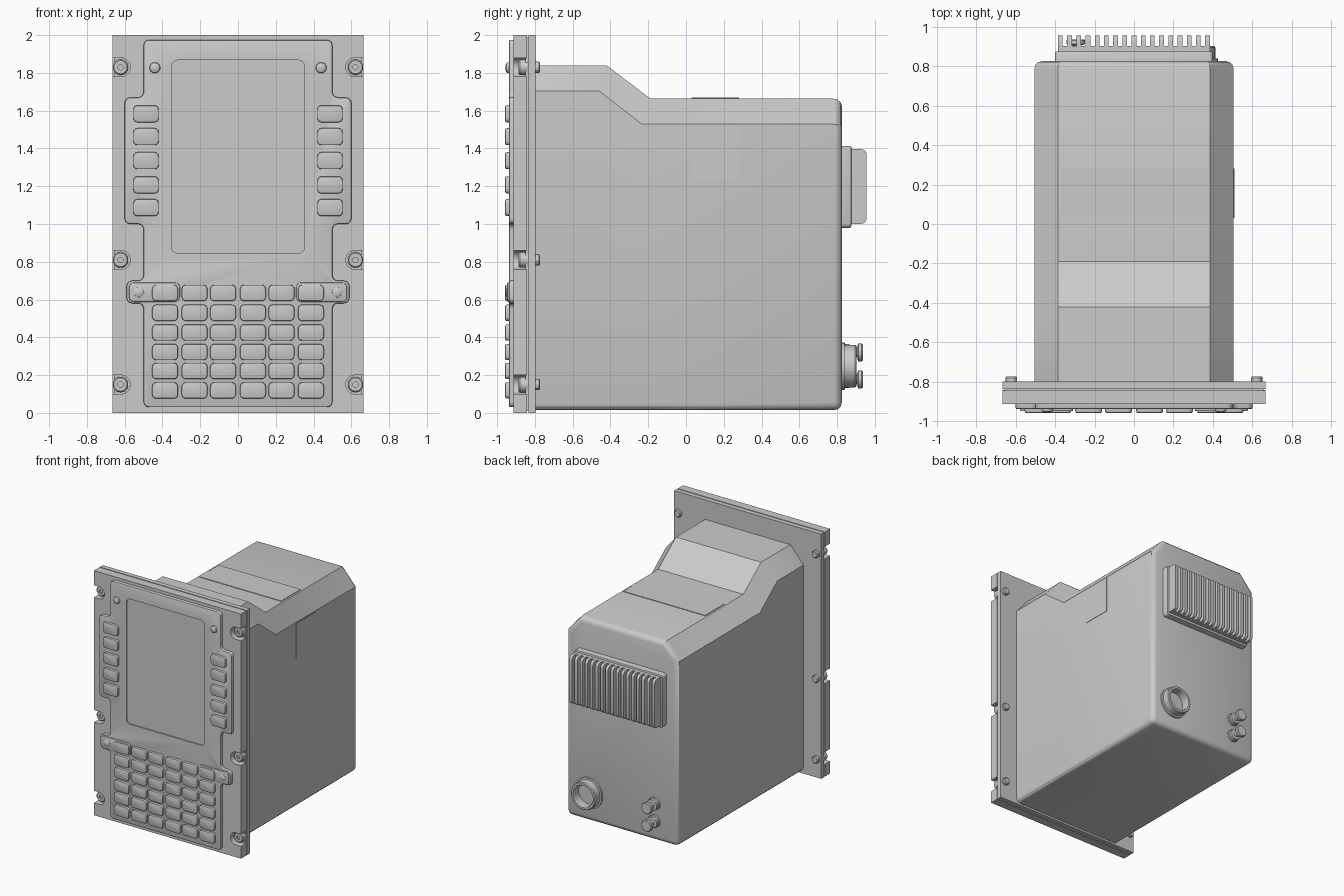
import bpy, bmesh
from math import pi, sin, cos
from mathutils import Vector

if "Cube" in bpy.data.objects:
    bpy.data.objects.remove(bpy.data.objects["Cube"])


def finish(name, bm):
    bmesh.ops.recalc_face_normals(bm, faces=bm.faces)
    me = bpy.data.meshes.new(name)
    bm.to_mesh(me)
    bm.free()
    ob = bpy.data.objects.new(name, me)
    bpy.context.collection.objects.link(ob)
    return ob


def rounded(pts, r, seg=4):
    """Fillet every right-angled corner of a 2D outline."""
    out = []
    for i, p in enumerate(pts):
        p = Vector(p)
        d1 = (Vector(pts[i - 1]) - p).normalized()
        d2 = (Vector(pts[(i + 1) % len(pts)]) - p).normalized()
        for k in range(seg + 1):
            t = pi / 2 * k / seg
            out.append(p + d1 * r * (1 - sin(t)) + d2 * r * (1 - cos(t)))
    return out


def rect(u0, u1, v0, v1):
    return [(u0, v0), (u1, v0), (u1, v1), (u0, v1)]


def prism(name, pts, a, b, axis='Y', bevel=0.0, seg=2):
    """Extrude an outline (xz or yz) from a to b, bevelling the rim at a."""
    bm = bmesh.new()
    place = (lambda p, d: (p[0], d, p[1])) if axis == 'Y' else (lambda p, d: (d, p[0], p[1]))
    va = [bm.verts.new(place(p, a)) for p in pts]
    vb = [bm.verts.new(place(p, b)) for p in pts]
    n = len(pts)
    front = bm.faces.new(va)
    bm.faces.new(vb[::-1])
    for i in range(n):
        j = (i + 1) % n
        bm.faces.new((va[i], vb[i], vb[j], va[j]))
    bmesh.ops.recalc_face_normals(bm, faces=bm.faces)
    if bevel:
        bmesh.ops.bevel(bm, geom=list(front.edges), offset=bevel, segments=seg,
                        profile=0.5, affect='EDGES', clamp_overlap=True)
    return finish(name, bm)


def turned(name, profile, x, z, steps=24):
    """Lathe a (radius, y) profile around an axis parallel to y."""
    bm = bmesh.new()
    vs = [bm.verts.new((x + r, y, z)) for r, y in profile]
    es = [bm.edges.new(e) for e in zip(vs, vs[1:])]
    bmesh.ops.spin(bm, geom=vs + es, cent=(x, 0, z), axis=(0, 1, 0),
                   angle=2 * pi, steps=steps, use_duplicate=False)
    bmesh.ops.remove_doubles(bm, verts=bm.verts, dist=1e-5)
    return finish(name, bm)


# Housing: lofted sections with chamfered top, rounded back and bottom edges
bm = bmesh.new()
rings = []
for y_side, y_top, top in [(-0.81, -0.81, 1.84), (-0.46, -0.42, 1.84),
                           (-0.235, -0.19, 1.665), (0.825, 0.825, 1.663)]:
    half = [(0.505, y_side, 0.015), (0.505, y_side, top - 0.135), (0.385, y_top, top)]
    rings.append([bm.verts.new(p) for p in half] +
                 [bm.verts.new((-x, y, z)) for x, y, z in half[::-1]])
for r0, r1 in zip(rings, rings[1:]):
    for i in range(6):
        j = (i + 1) % 6
        bm.faces.new((r0[i], r1[i], r1[j], r0[j]))
bm.faces.new(rings[0])
bm.faces.new(rings[-1][::-1])
bmesh.ops.recalc_face_normals(bm, faces=bm.faces)
soft = [e for e in bm.edges if all(v.co.y > 0.8 for v in e.verts) or
        (all(v.co.z < 0.02 for v in e.verts) and abs(e.verts[0].co.x - e.verts[1].co.x) < 0.01)]
bmesh.ops.bevel(bm, geom=soft, offset=0.04, segments=3, profile=0.5, affect='EDGES')
finish("housing", bm)

# Thin label plates on the top and right side of the housing
prism("top_label", rect(-0.30, 0.30, 0.0, 0.0) and rect(-0.37, 0.37, 1.65, 1.669), 0.03, 0.28)
prism("side_label", rect(0.03, 0.28, 1.23, 1.52), 0.508, 0.49, 'X')

# Mounting flange, gasket and notched front plate
screw_z = (0.15, 0.81, 1.83)
prism("rear_flange", rect(-0.665, 0.665, 0, 2), -0.835, -0.797)
prism("gasket", rect(-0.655, 0.655, 0.01, 1.99), -0.85, -0.83)
side = [(0.665, 0)]
for z in screw_z:
    side.append((0.665, z - 0.05))
    side += [(0.62 - 0.05 * sin(pi * k / 12), z - 0.05 * cos(pi * k / 12)) for k in range(13)]
    side.append((0.665, z + 0.05))
side.append((0.665, 2))
prism("front_plate", side + [(-x, z) for x, z in side[::-1]], -0.912, -0.843)

# Raised bezel with a recessed screen
side = [(0.5, 0.03), (0.5, 0.58), (0.59, 0.58), (0.59, 0.70), (0.5, 0.70), (0.5, 1.0),
        (0.6, 1.0), (0.6, 1.67), (0.5, 1.67), (0.5, 1.975)]
bezel = prism("bezel", rounded(side + [(-x, z) for x, z in side[::-1]], 0.03),
              -0.938, -0.905, bevel=0.008)
cutter = prism("screen_cutter", rounded(rect(-0.353, 0.353, 0.845, 1.868), 0.035), -1.0, -0.928)
cutter.hide_render = True
mod = bezel.modifiers.new("screen_recess", 'BOOLEAN')
mod.object = cutter
mod.operation = 'DIFFERENCE'
mod.solver = 'EXACT'
bpy.context.view_layer.objects.active = bezel
bpy.ops.object.modifier_apply(modifier=mod.name)
bpy.data.objects.remove(cutter)


def key(name, x, z, w, h):
    prism(name, rounded(rect(x - w / 2, x + w / 2, z - h / 2, z + h / 2), 0.022),
          -0.957, -0.93, bevel=0.007)


# Keypad and screen side keys
for z in (0.635, 0.53, 0.425, 0.322, 0.222, 0.119):
    for x in (0.079, 0.23, 0.386):
        for s in (-1, 1):
            key("keypad_key", s * x, z, 0.136, 0.086)
for z in (1.583, 1.462, 1.335, 1.207, 1.087):
    for s in (-1, 1):
        key("side_key", s * 0.487, z, 0.134, 0.09)

for s in (-1, 1):
    # Raised pad around the outer keys of the top row
    x0, x1 = sorted((s * 0.308, s * 0.577))
    prism("key_pad", rounded(rect(x0, x1, 0.588, 0.69), 0.025), -0.948, -0.93, bevel=0.006)
    # Small domed lamps on the bezel
    for x, z in ((0.44, 1.827), (0.525, 0.638)):
        turned("lamp", [(0, -0.957), (0.015, -0.955), (0.026, -0.949), (0.029, -0.94),
                        (0.029, -0.925), (0, -0.925)], s * x, z)
    # Mounting screws with nuts behind the flange
    for z in screw_z:
        turned("screw_head", [(0, -0.876), (0.014, -0.876), (0.014, -0.886), (0.035, -0.886),
                              (0.041, -0.88), (0.041, -0.84), (0, -0.84)], s * 0.622, z)
        turned("screw_nut", [(0.03, -0.80), (0.03, -0.779), (0.024, -0.772), (0, -0.772)],
               s * 0.622, z, 12)

# Heat sink: base, root block and fins
prism("heat_sink_base", rounded(rect(-0.4, 0.4, 0.98, 1.412), 0.02), 0.875, 0.815, bevel=0.006)
prism("heat_sink_root", rect(-0.385, 0.385, 1.0, 1.397), 0.903, 0.87)
fin = rect(0.87, 0.9, 1.0, 1.397)
fin = [(0.88, 1.0)] + rounded(rect(0.8, 0.956, 1.0, 1.397), 0.03)[5:15] + [(0.88, 1.397)]
for i in range(17):
    x = -0.373 + i * 0.0466
    prism("heat_sink_fin", fin, x - 0.012, x + 0.012, 'X')

# Round connector socket
turned("connector_socket", [(0.125, 0.82), (0.125, 0.838), (0.112, 0.84), (0.112, 0.895),
                            (0.106, 0.902), (0.09, 0.902), (0.086, 0.896), (0.086, 0.835),
                            (0, 0.835)], 0.3, 0.247, 36)
# Terminal posts
for z in (0.32, 0.177):
    turned("terminal_post", [(0.05, 0.82), (0.05, 0.84), (0.044, 0.844), (0.044, 0.865),
                             (0.025, 0.868), (0.025, 0.905), (0.048, 0.912), (0.048, 0.93),
                             (0.042, 0.936), (0, 0.936)], -0.295, z)

# Smooth shading with sharp edges kept
for ob in bpy.data.objects:
    ob.select_set(ob.type == 'MESH')
bpy.context.view_layer.objects.active = bezel
bpy.ops.object.shade_smooth_by_angle(angle=pi / 6)
